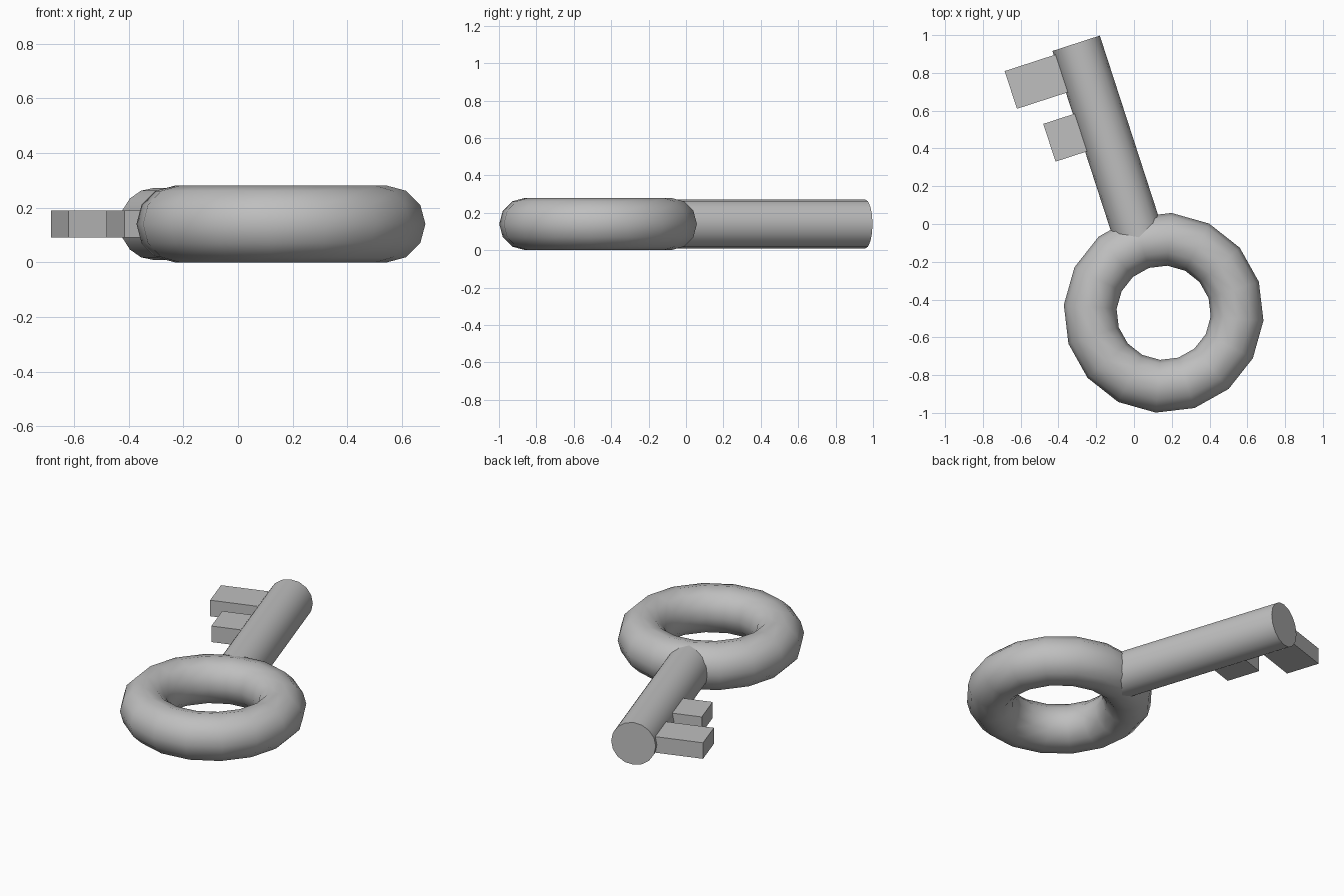
import bpy
import math
from mathutils import Matrix

cube = bpy.data.objects.get("Cube")
if cube:
    bpy.data.objects.remove(cube, do_unlink=True)

# Key frame: origin at the ring centre, local +y runs along the shaft
KEY = Matrix.Translation((0.157, -0.47, 0.14)) @ Matrix.Rotation(math.radians(18), 4, "Z")
SHAFT_START, SHAFT_END, SHAFT_RADIUS = 0.39, 1.5, 0.132

grey = bpy.data.materials.new("plain grey")
grey.use_nodes = True
colour = (0.52, 0.52, 0.52, 1)
grey.diffuse_color = colour
grey.node_tree.nodes["Principled BSDF"].inputs["Base Color"].default_value = colour


def finish(name, local):
    """Name the new part, place it in the key frame and colour it."""
    part = bpy.context.object
    part.name = name
    part.matrix_world = KEY @ local
    part.data.materials.append(grey)
    return part


# Ring handle
bpy.ops.mesh.primitive_torus_add(major_segments=16, minor_segments=12,
                                 major_radius=0.39, minor_radius=0.14)
bpy.ops.object.shade_smooth()
finish("ring_handle", Matrix.Identity(4))

# Round shaft, starting inside the ring
bpy.ops.mesh.primitive_cylinder_add(vertices=16, radius=SHAFT_RADIUS,
                                    depth=SHAFT_END - SHAFT_START)
bpy.ops.object.shade_smooth_by_angle(angle=math.radians(40))
finish("shaft", Matrix.Translation((0, (SHAFT_START + SHAFT_END) / 2, 0))
       @ Matrix.Rotation(math.radians(90), 4, "X"))


# Teeth: blocks from the shaft axis out to one side
def tooth(name, along, reach):
    bpy.ops.mesh.primitive_cube_add(size=1)
    finish(name, Matrix.Translation((-reach / 2, along, 0))
           @ Matrix.Diagonal((reach, 0.21, 0.1, 1)))


tooth("long_tooth", 1.372, 0.405)
tooth("short_tooth", 1.043, 0.297)
